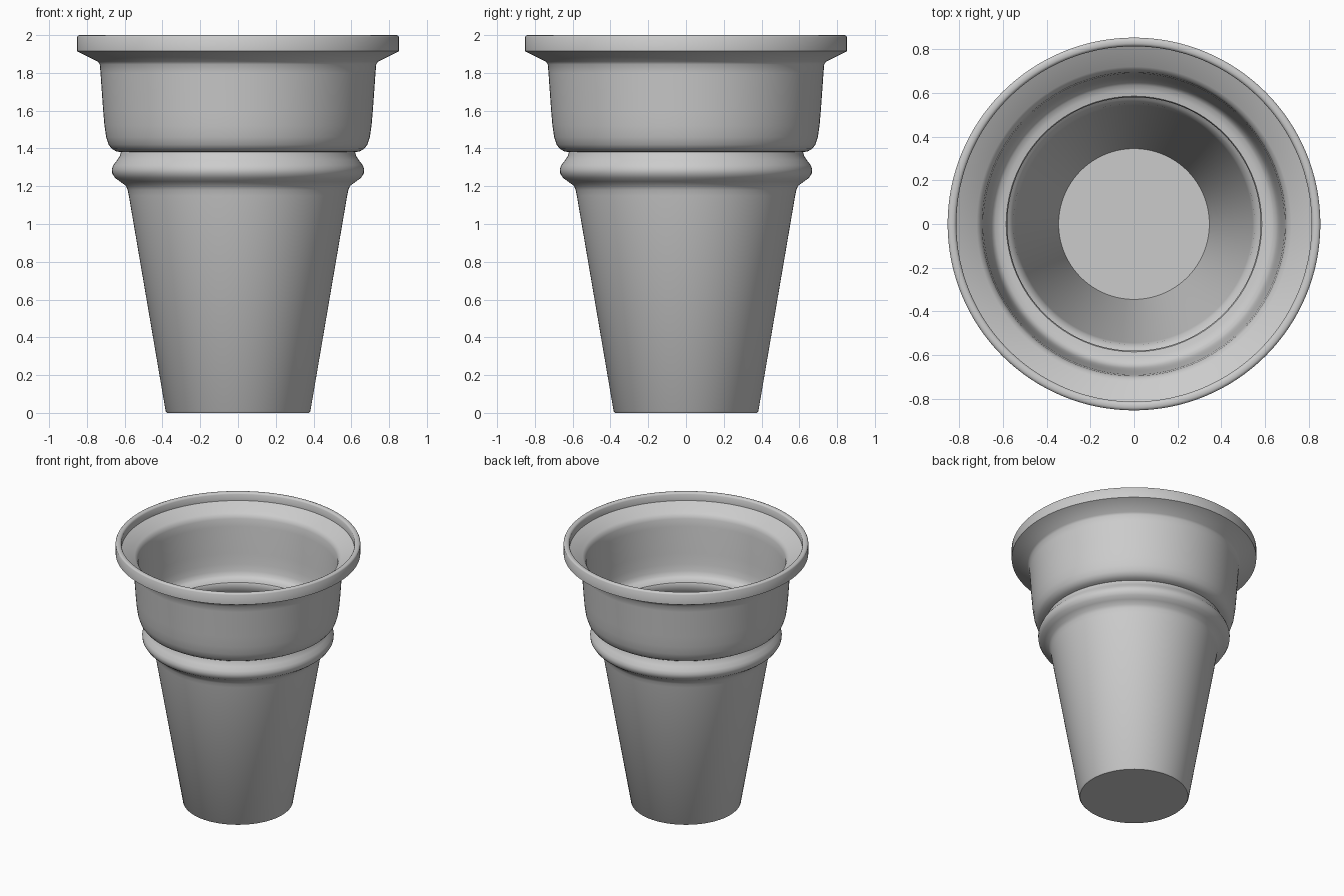
import bpy, bmesh, math

SEGMENTS = 128

# Outer wall from base centre up to the lip (radius, height)
outer = [
    (0, 0), (0.376, 0), (0.383, 0.008), (0.578, 1.15), (0.584, 1.18), (0.594, 1.203),
    # bulging ring
    (0.625, 1.225), (0.652, 1.245), (0.666, 1.268), (0.668, 1.29), (0.66, 1.312),
    (0.64, 1.338), (0.626, 1.36), (0.62, 1.38),
    # upper cup
    (0.645, 1.385), (0.668, 1.398), (0.685, 1.42), (0.698, 1.46), (0.707, 1.52),
    (0.714, 1.60), (0.728, 1.80), (0.732, 1.845), (0.742, 1.86),
    # flared rim
    (0.853, 1.915), (0.853, 1.99), (0.848, 1.997), (0.84, 2.0),
]
# Inner wall from the lip down to the floor centre
inner = [
    (0.826, 2.0), (0.818, 1.996), (0.813, 1.988), (0.813, 1.94),
    (0.72, 1.893), (0.704, 1.88), (0.695, 1.855), (0.689, 1.80),
    (0.675, 1.60), (0.668, 1.52), (0.66, 1.47), (0.65, 1.442), (0.635, 1.428),
    (0.61, 1.42), (0.585, 1.416), (0.58, 1.405), (0.582, 1.375), (0.59, 1.35),
    (0.605, 1.325), (0.622, 1.305), (0.629, 1.288), (0.624, 1.27),
    (0.60, 1.253), (0.57, 1.232), (0.552, 1.21), (0.543, 1.17), (0.345, 0.04), (0, 0.04),
]

# Revolve the wall section into one hollow cup
bm = bmesh.new()
verts = [bm.verts.new((r, 0, z)) for r, z in outer + inner]
edges = [bm.edges.new(pair) for pair in zip(verts, verts[1:])]
bmesh.ops.spin(bm, geom=verts + edges, cent=(0, 0, 0), axis=(0, 0, 1),
               angle=2 * math.pi, steps=SEGMENTS)
bmesh.ops.remove_doubles(bm, verts=bm.verts, dist=0.0005)
bmesh.ops.recalc_face_normals(bm, faces=bm.faces)

mesh = bpy.data.meshes.new("cone_cup")
bm.to_mesh(mesh)
bm.free()
cup = bpy.data.objects.new("cone_cup", mesh)
bpy.context.collection.objects.link(cup)
bpy.context.view_layer.objects.active = cup
cup.select_set(True)
bpy.ops.object.shade_smooth_by_angle(angle=math.radians(40))
